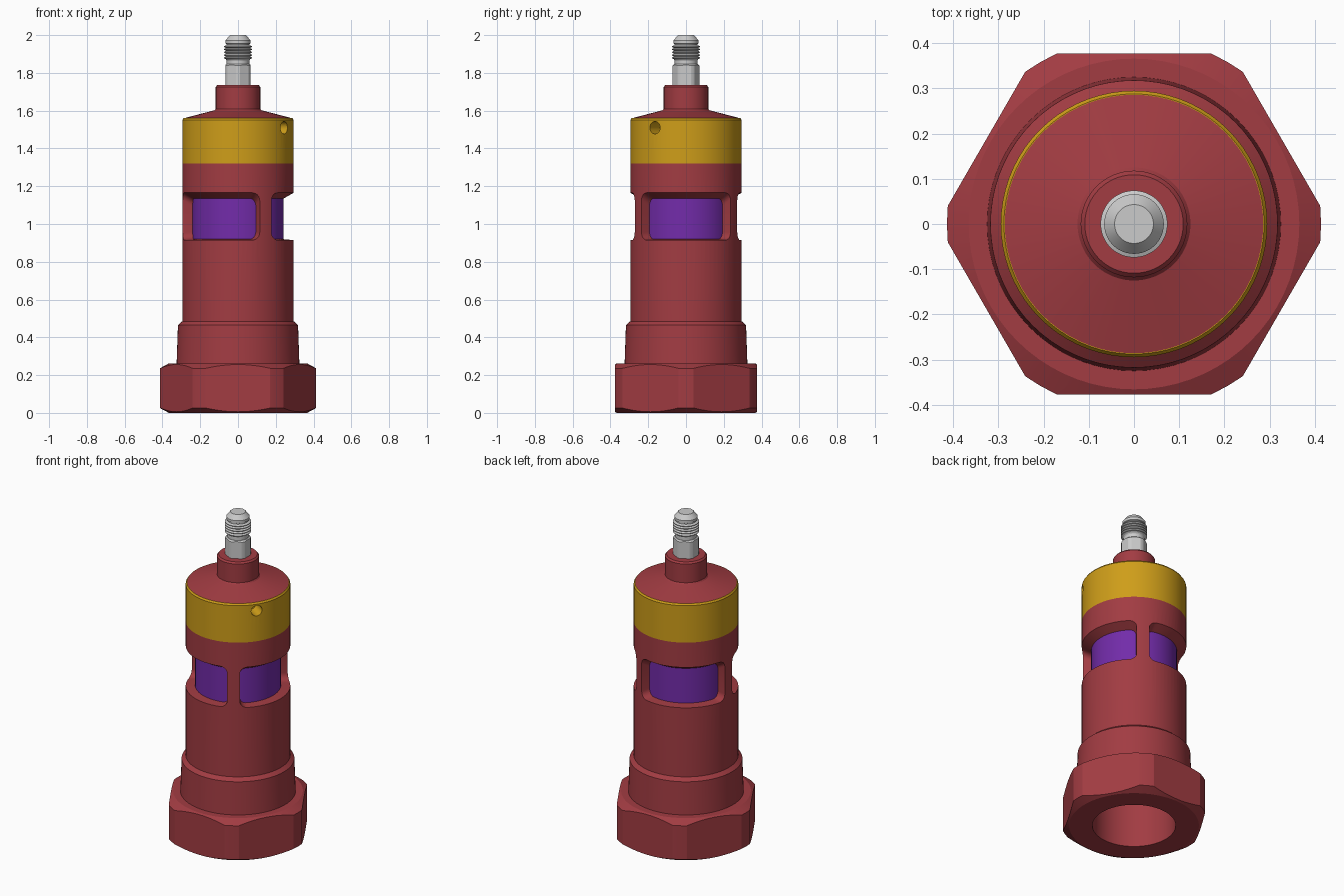
import bpy, bmesh
from math import sin, cos, pi, radians, sqrt

if "Cube" in bpy.data.objects:
    bpy.data.objects.remove(bpy.data.objects["Cube"])

def material(name, rgb):
    m = bpy.data.materials.new(name)
    m.diffuse_color = (*rgb, 1)
    m.use_nodes = True
    m.node_tree.nodes["Principled BSDF"].inputs["Base Color"].default_value = m.diffuse_color
    return m

RED = material("red", (0.36, 0.045, 0.055))
GOLD = material("gold", (0.62, 0.34, 0.01))
PURPLE = material("purple", (0.17, 0.025, 0.40))

def loft(name, rings, closed, mat=None):
    """Skin a row of equal-sized closed rings; cap the ends unless closed."""
    bm = bmesh.new()
    vs = [[bm.verts.new(p) for p in ring] for ring in rings]
    k, n = len(rings), len(rings[0])
    for i in range(k if closed else k - 1):
        a, b = vs[i], vs[(i + 1) % k]
        for j in range(n):
            bm.faces.new((a[j], a[(j + 1) % n], b[(j + 1) % n], b[j]))
    if not closed:
        bm.faces.new(vs[0])
        bm.faces.new(vs[-1])
    bmesh.ops.remove_doubles(bm, verts=bm.verts, dist=1e-5)
    bmesh.ops.recalc_face_normals(bm, faces=bm.faces)
    me = bpy.data.meshes.new(name)
    bm.to_mesh(me)
    bm.free()
    ob = bpy.data.objects.new(name, me)
    bpy.context.collection.objects.link(ob)
    if mat:
        me.materials.append(mat)
    return ob

def lathe(name, profile, mat=None, seg=72):
    """Spin a closed (radius, z) profile around the z axis."""
    angles = [2 * pi * i / seg for i in range(seg)]
    return loft(name, [[(r * cos(a), r * sin(a), z) for r, z in profile] for a in angles], True, mat)

def hex_prism(flats, z0, z1, turn=0.0):
    r = flats / cos(pi / 6)
    return loft("hex_cutter", [[(r * cos(turn + i * pi / 3), r * sin(turn + i * pi / 3), z)
                                for i in range(6)] for z in (z0, z1)], False)

def boolean(ob, cutter, op):
    cutter.hide_render = True
    bpy.context.view_layer.objects.active = ob
    m = ob.modifiers.new("cut", 'BOOLEAN')
    m.operation, m.object, m.solver = op, cutter, 'EXACT'
    bpy.ops.object.modifier_apply(modifier=m.name)
    bpy.data.objects.remove(cutter)

# Hex nut foot with chamfered corners and a bore
foot = lathe("hex_foot", [(0.235, 0), (0.366, 0), (0.414, 0.026), (0.414, 0.236),
                          (0.366, 0.262), (0.235, 0.262)], RED)
boolean(foot, hex_prism(0.377, -0.1, 0.4), 'INTERSECT')

# Main barrel with shoulder
body = lathe("barrel", [(0.235, 0.262), (0.325, 0.262), (0.318, 0.465), (0.295, 0.485),
                        (0.295, 1.32), (0, 1.32), (0, 0.85), (0.235, 0.85)], RED)

# Three rounded windows cut around the barrel
def window(center):
    half, mid_r, c = radians(53), 0.27, 0.04
    ca = c / mid_r
    steps = [ca * (1 - cos(i * pi / 12)) for i in range(7)]
    left = [-half + s for s in steps]
    inner = [-half + ca + (2 * half - 2 * ca) * i / 18 for i in range(1, 18)]
    rings = []
    for a in left + inner + [-x for x in reversed(left)]:
        d = max(0, abs(a) - (half - ca)) / ca
        lift = c * (1 - sqrt(max(0, 1 - d * d)))
        pts = [(0.236, 0.92), (0.32, 0.912), (0.32, 1.18), (0.236, 1.132)]
        rings.append([(r * cos(a + center), r * sin(a + center), z + (lift if z < 1 else -lift))
                      for r, z in pts])
    return loft("window_cutter", rings, False)

for k in range(3):
    boolean(body, window(k * 2 * pi / 3), 'DIFFERENCE')

# Purple sleeve behind the windows
sleeve = lathe("inner_sleeve", [(0, 0.9), (0.242, 0.9), (0.242, 1.15), (0, 1.15)], PURPLE)

# Gold band with a small round side hole
band = lathe("gold_band", [(0, 1.32), (0.295, 1.32), (0.295, 1.55), (0.288, 1.56), (0, 1.56)], GOLD)
t = radians(-34)
ring = [(0.033 * cos(i * pi / 12), 0.033 * sin(i * pi / 12)) for i in range(24)]
hole = loft("hole_cutter", [[(r * cos(t) - u * sin(t), r * sin(t) + u * cos(t), 1.51 + v)
                             for u, v in ring] for r in (0.2, 0.35)], False)
boolean(band, hole, 'DIFFERENCE')

# Conical cap and neck
cap = lathe("cap_and_neck", [(0, 1.56), (0.286, 1.56), (0.125, 1.602), (0.118, 1.61),
                             (0.118, 1.726), (0.109, 1.736), (0, 1.736)], RED)

# Small hex of the fitting
fit_hex = lathe("fitting_hex", [(0, 1.73), (0.072, 1.73), (0.072, 1.838), (0.062, 1.846), (0, 1.846)])
boolean(fit_hex, hex_prism(0.067, 1.7, 1.9, pi / 6), 'INTERSECT')

# Threaded tip with flare cone
thread = []
for i in range(5):
    z = 1.872 + i * 0.015
    thread += [(0.064, z), (0.074, z + 0.006), (0.074, z + 0.009)]
tip = lathe("threaded_tip", [(0, 1.84), (0.06, 1.84), (0.06, 1.866)] + thread +
            [(0.06, 1.947), (0.06, 1.953), (0.066, 1.956), (0.066, 1.972), (0.043, 2.0), (0, 2.0)])

# Smooth shading with sharp edges kept
for ob in (foot, body, sleeve, band, cap, fit_hex, tip):
    bpy.ops.object.select_all(action='DESELECT')
    ob.select_set(True)
    bpy.context.view_layer.objects.active = ob
    bpy.ops.object.shade_smooth_by_angle(angle=radians(20))
